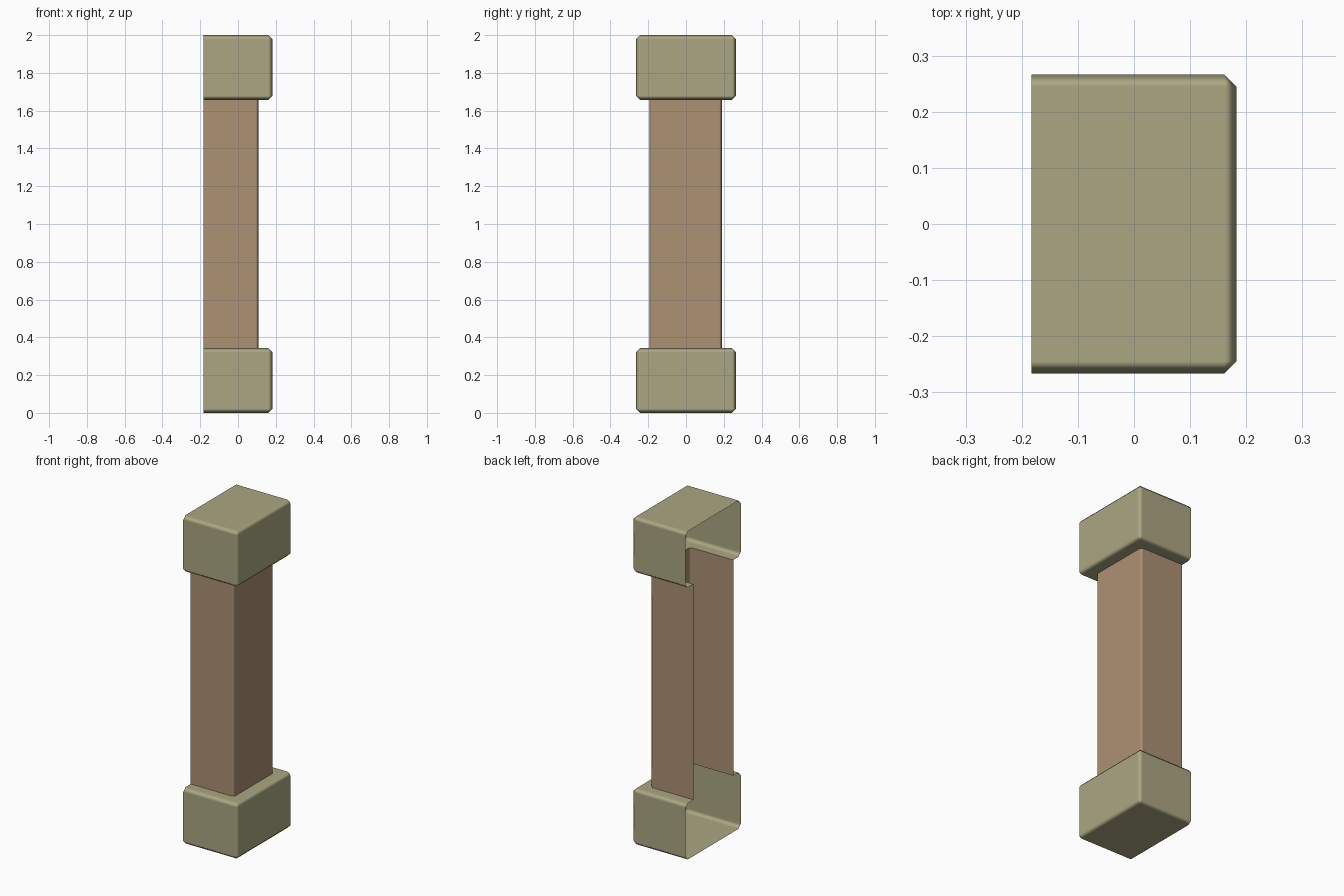
import bpy, bmesh
from mathutils import Vector, Matrix

if "Cube" in bpy.data.objects:
    bpy.data.objects.remove(bpy.data.objects["Cube"])

BACK = -0.183                 # open cut plane at the back of every part
HX, HY, H = 0.183, 0.266, 0.343
BEVEL = 0.022

# U-shaped outline of the shaft, open at the back
SHAFT = [(BACK, -0.194), (0.094, -0.194), (0.108, -0.18),
         (0.108, 0.176), (0.094, 0.19), (BACK, 0.19)]


def material(name, rgb):
    m = bpy.data.materials.new(name)
    m.diffuse_color = (*rgb, 1)
    m.use_nodes = True
    m.node_tree.nodes["Principled BSDF"].inputs["Base Color"].default_value = m.diffuse_color
    return m


def finish(bm, name, mat):
    for f in bm.faces:
        f.smooth = True
    me = bpy.data.meshes.new(name)
    bm.to_mesh(me)
    bm.free()
    ob = bpy.data.objects.new(name, me)
    bpy.context.collection.objects.link(ob)
    me.materials.append(mat)
    # keeps large faces flat and shades only the chamfers
    wn = ob.modifiers.new("weighted normals", 'WEIGHTED_NORMAL')
    wn.weight = 100
    return ob


def block(name, mat, flip):
    # chamfered box, cut open at the back
    bm = bmesh.new()
    bmesh.ops.create_cube(bm, size=1)
    for v in bm.verts:
        v.co = Vector((v.co.x * 2 * (HX + 0.1) - 0.1, v.co.y * 2 * HY, (v.co.z + 0.5) * H))
    bmesh.ops.bevel(bm, geom=bm.edges[:], offset=BEVEL, segments=1,
                    profile=0.5, affect='EDGES')
    bmesh.ops.bisect_plane(bm, geom=bm.verts[:] + bm.edges[:] + bm.faces[:],
                           plane_co=(BACK, 0, 0), plane_no=(1, 0, 0), clear_inner=True)
    # ledge face with the shaft opening left out
    ledge = max(bm.faces, key=lambda f: f.calc_center_median().z)
    corners = [max(ledge.verts, key=lambda v: sx * v.co.x + sy * v.co.y)
               for sx, sy in ((-1, -1), (1, -1), (1, 1), (-1, 1))]
    bmesh.ops.delete(bm, geom=[ledge], context='FACES_ONLY')
    rim = [bm.verts.new((x, y, H)) for x, y in reversed(SHAFT)]
    bm.faces.new(corners + rim)
    if flip:
        bmesh.ops.transform(bm, verts=bm.verts[:],
                            matrix=Matrix.Translation((0, 0, 2)) @ Matrix.Diagonal((1, 1, -1, 1)))
        bmesh.ops.reverse_faces(bm, faces=bm.faces[:])
    return finish(bm, name, mat)


def shaft(name, mat):
    # open-backed shaft between the two blocks
    bm = bmesh.new()
    low = [bm.verts.new((x, y, H)) for x, y in SHAFT]
    top = [bm.verts.new((x, y, 2 - H)) for x, y in SHAFT]
    for i in range(len(SHAFT) - 1):
        bm.faces.new((low[i], low[i + 1], top[i + 1], top[i]))
    return finish(bm, name, mat)


stone = material("pale olive stone", (0.410, 0.384, 0.225))
clay = material("warm brown stone", (0.413, 0.283, 0.174))

block("base_block", stone, False)
block("capital_block", stone, True)
shaft("pillar_shaft", clay)
